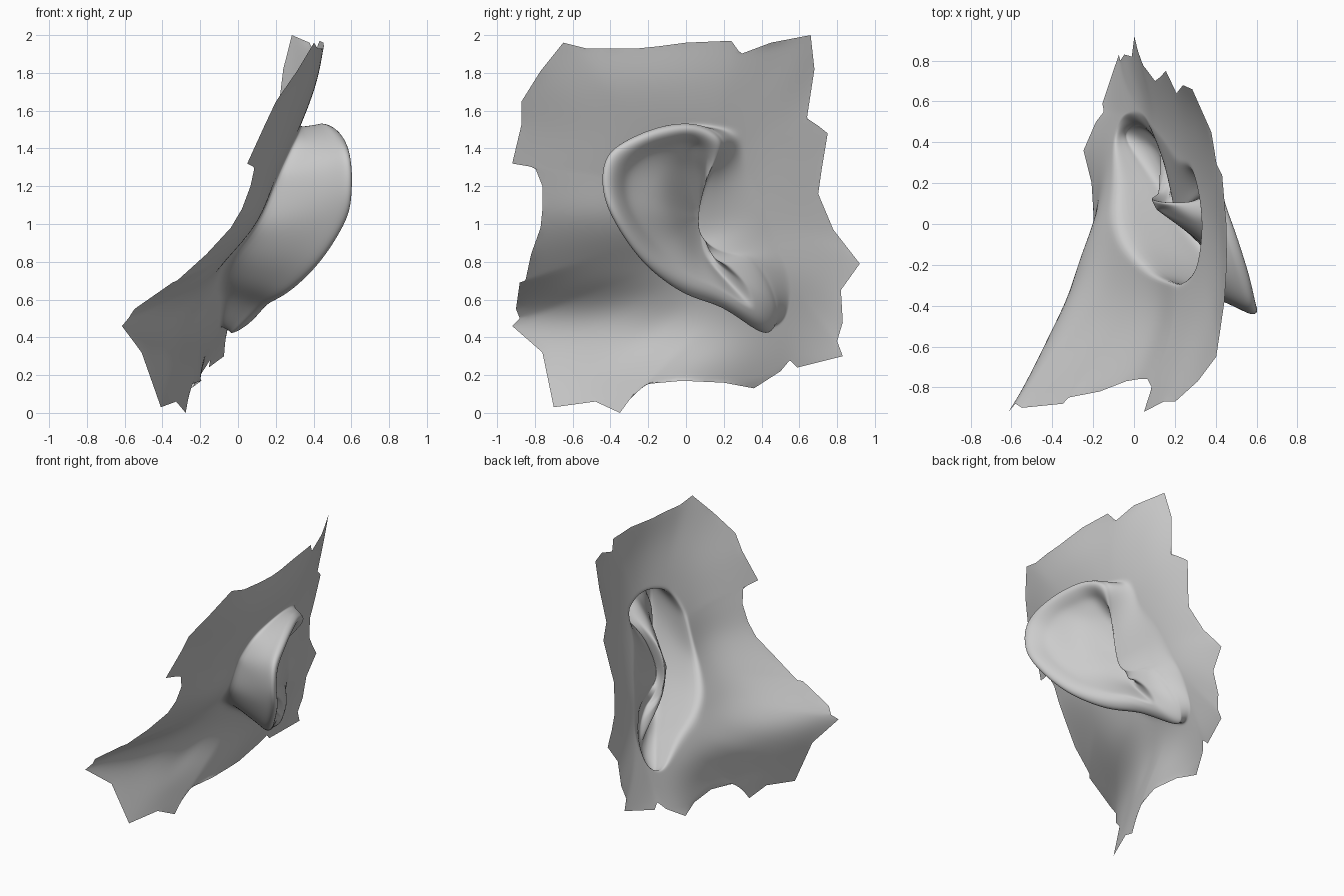
import bpy, bmesh
from mathutils import Vector

SUB = 3  # columns per ear station

# skin relief: x at a coarse grid, rows z = 0..2, columns y = -0.9..0.9
RELIEF = [
    [-.48, -.31, -.20, -.32, -.05],
    [-.56, -.34, -.19, -.18, -.06],
    [-.59, -.38, -.20, -.07, -.04],
    [-.28, -.13, -.09, .04, .00],
    [-.08, .09, .07, .11, .02],
    [.03, .19, .20, .18, .07],
    [.12, .29, .32, .25, .11],
    [.24, .39, .41, .32, .125],
    [.36, .45, .46, .39, .14]]

# ragged outer border of the skin patch (y, z)
BORDER = [(.66, 2), (.45, 1.96), (.29, 1.9), (.24, 1.97), (0, 1.96), (-.15, 1.94),
          (-.25, 1.93), (-.38, 1.93), (-.53, 1.93), (-.65, 1.96), (-.77, 1.81), (-.87, 1.65),
          (-.87, 1.53), (-.92, 1.32), (-.8, 1.3), (-.76, 1.2), (-.76, 1.08), (-.77, .98),
          (-.82, .84), (-.85, .7), (-.88, .69), (-.9, .55), (-.88, .5), (-.92, .46),
          (-.76, .32), (-.7, .03), (-.48, .06), (-.35, 0), (-.24, .15), (-.02, .17),
          (.2, .16), (.36, .13), (.5, .22), (.55, .28), (.59, .24), (.83, .3),
          (.8, .38), (.83, .48), (.82, .65), (.92, .79), (.85, .88), (.78, .97),
          (.7, 1.16), (.72, 1.3), (.75, 1.48), (.7, 1.52), (.64, 1.56), (.68, 1.82)]

# ear loops, 16 stations each: top front, round the back, lobe, tragus
ROOT = [(.27, 1.46), (.12, 1.51), (-.05, 1.5), (-.21, 1.43), (-.27, 1.3), (-.27, 1.18),
        (-.23, 1.0), (-.12, .86), (.03, .74), (.2, .62), (.4, .46), (.53, .52),
        (.53, .75), (.45, .93), (.4, 1.1), (.3, 1.28)]
RIM = [(.4, .2, 1.42), (.44, .09, 1.52), (.49, -.08, 1.53), (.55, -.27, 1.47),
       (.59, -.42, 1.37), (.6, -.45, 1.2), (.57, -.39, 1.02), (.43, -.23, .79),
       (.26, -.02, .63), (.12, .2, .55), (-.03, .43, .41), (.05, .48, .57),
       (.14, .36, .81), (.19, .18, .86), (.2, .06, .97), (.28, .1, 1.22)]
FOLD = [(.35, .11, 1.37), (.37, .03, 1.42), (.42, -.07, 1.41), (.47, -.2, 1.37),
        (.49, -.29, 1.28), (.49, -.31, 1.18), (.47, -.27, 1.05), (.37, -.14, .88),
        (.28, .03, .74), (.2, .18, .67), (.13, .34, .57), (.16, .31, .68),
        (.18, .22, .77), (.175, .14, .82), (.14, .09, .97), (.22, .1, 1.2)]
BOWL = [(.2, .08, 1.25), (.26, .03, 1.29), (.31, -.03, 1.29), (.35, -.08, 1.26),
        (.37, -.11, 1.2), (.36, -.11, 1.12), (.32, -.08, 1.03), (.25, -.03, .95),
        (.18, .03, .88), (.13, .08, .84), (.12, .1, .82), (.11, .12, .82),
        (.1, .13, .83), (.09, .14, .89), (.08, .13, 1.01), (.12, .11, 1.15)]
# thickness of the rolled helix at each station
ROLL = [.03, .05, .055, .05, .045, .045, .045, .04, .035, .03, .03, .02, .01, 0, 0, .02]


def catmull(a, b, c, d, t):
    return .5 * (2 * b + (c - a) * t + (2 * a - 5 * b + 4 * c - d) * t * t
                 + (3 * b - a - 3 * c + d) * t ** 3)


def sample(vals, u):
    """Open spline through evenly spaced values, u in index units."""
    n = len(vals) - 1
    i = max(0, min(n - 1, int(u)))
    ext = [2 * vals[0] - vals[1]] + list(vals) + [2 * vals[-1] - vals[-2]]
    return catmull(*ext[i:i + 4], u - i)


def skin(y, z):
    rows = [sample(r, (y + .9) / .45) for r in RELIEF]
    return Vector((sample(rows, z * 4), y, z))


def loop(points):
    """Closed spline through the stations."""
    p = [Vector(q) for q in points]
    n = len(p)
    return [catmull(p[i - 1], p[i], p[(i + 1) % n], p[(i + 2) % n], k / SUB)
            for i in range(n) for k in range(SUB)]


def blend(a, b, t):
    return [p.lerp(q, t) for p, q in zip(a, b)]


def lift(ring, amount):
    """Push a ring outward (+x) by the local roll thickness."""
    return [p + Vector((amount * ROLL[i // SUB] * (1 - i % SUB / SUB)
                        + amount * ROLL[(i // SUB + 1) % 16] * (i % SUB / SUB), 0, 0))
            for i, p in enumerate(ring)]


# skin rings from the border to the ear root
border = [Vector(p) for p in BORDER]
root2d = loop(ROOT)
rings = [[skin(*p) for p in blend(border, root2d, t)]
         for t in (0, .14, .28, .42, .56, .7, .82, .92, 1)]

# ear back, rim, rolled helix, fold and bowl rings
root, rim, fold, bowl = rings[-1], loop(RIM), loop(FOLD), loop(BOWL)
centre = Vector((.11, .07, 1.04))
rings += [blend(root, rim, .4), blend(root, rim, .78), lift(rim, -.5),
          lift(blend(rim, fold, .12), .5), lift(blend(rim, fold, .45), 1),
          lift(blend(rim, fold, .8), .5), fold, blend(fold, bowl, .5), bowl,
          [p.lerp(centre, .55) for p in bowl]]

# stitch the rings
bm = bmesh.new()
crease = bm.verts.layers.float.new("crease_vert")
verts = [[bm.verts.new(p) for p in r] for r in rings]
n = len(border)
for v in verts[0]:
    v[crease] = 1
for a, b in zip(verts, verts[1:]):
    for j in range(n):
        k = (j + 1) % n
        bm.faces.new((a[j], a[k], b[k], b[j]))
tip = bm.verts.new(centre)
for j in range(n):
    bm.faces.new((verts[-1][j], verts[-1][(j + 1) % n], tip))
for f in bm.faces:
    f.smooth = True
mesh = bpy.data.meshes.new("ear_with_skin")
bm.to_mesh(mesh)
bm.free()
ear = bpy.data.objects.new("ear_with_skin", mesh)
bpy.context.collection.objects.link(ear)
sub = ear.modifiers.new("smooth", 'SUBSURF')
sub.levels = sub.render_levels = 2
